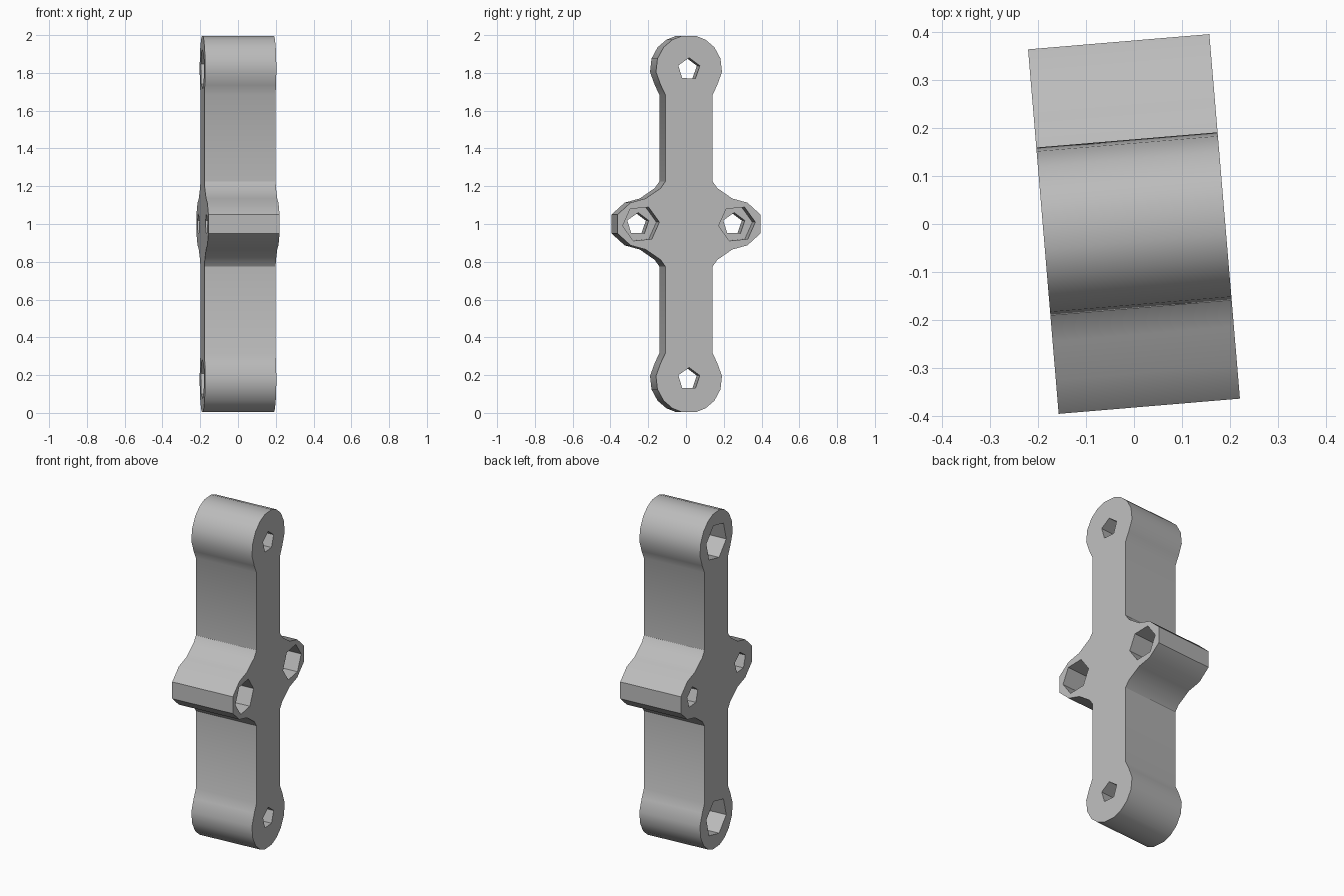
import bpy, bmesh, math
from mathutils import Matrix

cube = bpy.data.objects.get("Cube")
if cube:
    bpy.data.objects.remove(cube)

HALF = 0.189              # half thickness of the plate
END, SIDE = 0.82, 0.255   # lobe centres measured from the middle
TURN = Matrix.Translation((0, 0, 1)) @ Matrix.Rotation(math.radians(4.8), 4, 'Z')

gray = bpy.data.materials.new("plain gray")
gray.use_nodes = True
color = (0.5, 0.5, 0.5, 1)
gray.diffuse_color = color
gray.node_tree.nodes["Principled BSDF"].inputs["Base Color"].default_value = color


def prism(name, outline, x0, x1):
    """Extrude a y-z outline along x."""
    bm = bmesh.new()
    face = bm.faces.new([bm.verts.new((x0, y, z)) for y, z in outline])
    out = bmesh.ops.extrude_face_region(bm, geom=[face])
    moved = [v for v in out["geom"] if isinstance(v, bmesh.types.BMVert)]
    bmesh.ops.translate(bm, verts=moved, vec=(x1 - x0, 0, 0))
    bmesh.ops.recalc_face_normals(bm, faces=bm.faces)
    mesh = bpy.data.meshes.new(name)
    bm.to_mesh(mesh)
    bm.free()
    mesh.materials.append(gray)
    obj = bpy.data.objects.new(name, mesh)
    bpy.context.collection.objects.link(obj)
    obj.matrix_world = TURN
    return obj


def polygon(y, z, radius, sides, start=0):
    return [(y + radius * math.cos(start + math.tau * i / sides),
             z + radius * math.sin(start + math.tau * i / sides)) for i in range(sides)]


# Quarter outline: side lobe, fillet, straight arm, rounded end
quarter = [(0.38, 0.05), (0.31, 0.113), (0.23, 0.135), (0.15, 0.19), (0.126, 0.225),
           (0.126, 0.685), (0.15, 0.735)]
quarter += [(0.176 * math.cos(math.radians(a)), END + 0.18 * math.sin(math.radians(a)))
            for a in (-5, 18, 40, 60, 78)]
upper = quarter + [(-y, z) for y, z in reversed(quarter)]
outline = upper + [(y, -z) for y, z in reversed(upper)]
link = prism("link_plate", outline, -HALF, HALF)

# Bolt holes run through; nut pockets open on opposite faces
cutters = []
for s in (-1, 1):
    cutters += [
        prism("end_bolt_cutter", polygon(0, s * END, 0.06, 5, 0.3), -0.3, 0.3),
        prism("side_bolt_cutter", polygon(s * SIDE, 0, 0.06, 5, 0.3), -0.3, 0.3),
        prism("end_pocket_cutter", polygon(0, s * END, 0.11, 6, 0.25), -0.3, 0),
        prism("side_pocket_cutter", polygon(s * SIDE, 0, 0.098, 6, 0.1), 0, 0.3),
    ]
bpy.context.view_layer.objects.active = link
link.select_set(True)
for cutter in cutters:
    mod = link.modifiers.new("hole", 'BOOLEAN')
    mod.operation = 'DIFFERENCE'
    mod.solver = 'EXACT'
    mod.object = cutter
    bpy.ops.object.modifier_apply(modifier=mod.name)
for cutter in cutters:
    bpy.data.objects.remove(cutter)

bpy.ops.object.select_all(action='DESELECT')
link.select_set(True)
bpy.ops.object.shade_smooth_by_angle(angle=math.radians(32))
